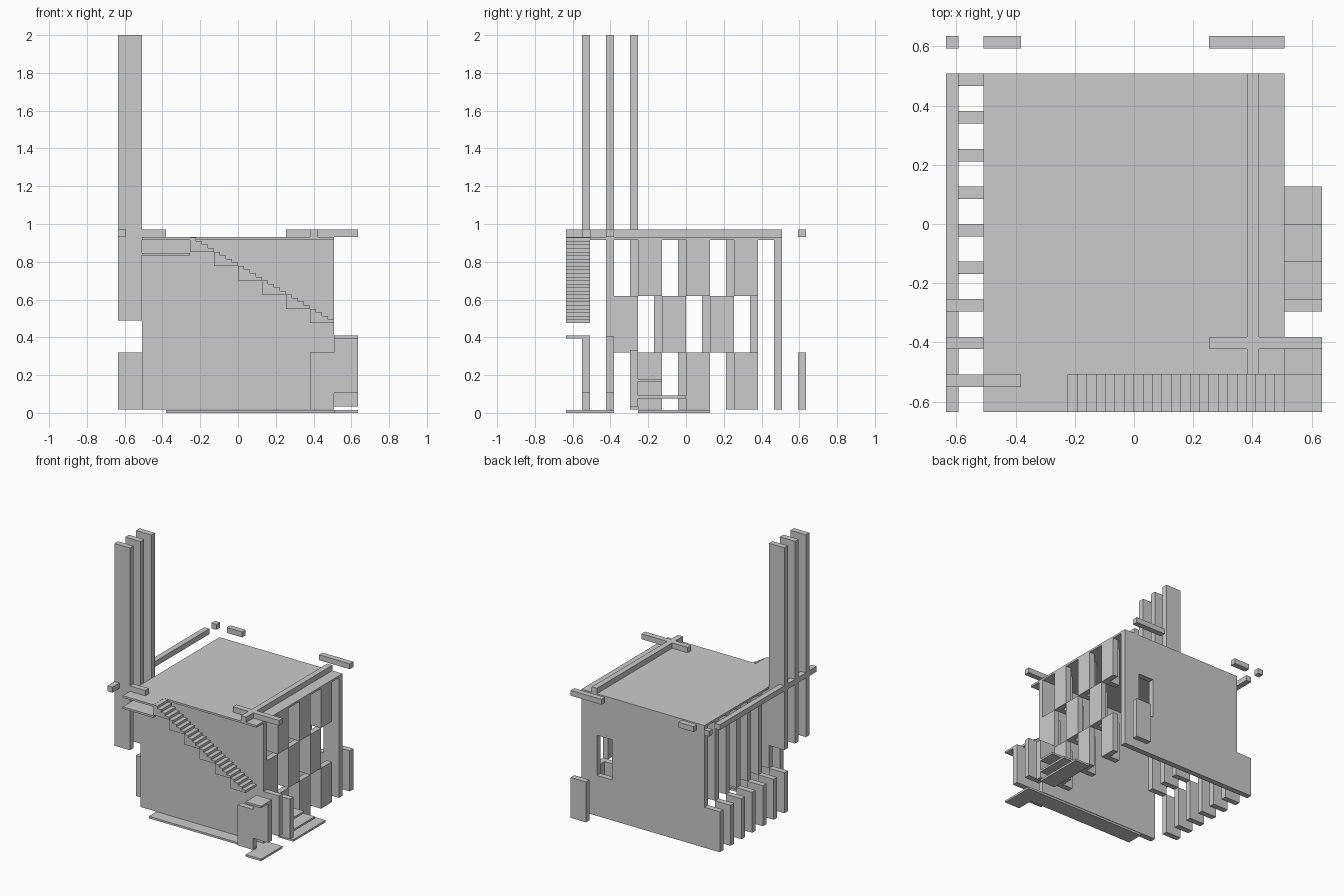
import bpy, bmesh

if "Cube" in bpy.data.objects:
    bpy.data.objects.remove(bpy.data.objects["Cube"])

T = 0.042   # wall thickness
M = 0.127   # grid module
W = 0.508   # half width of the house body
O = 0.635   # outer limit


def add_mesh(name, boxes):
    """One object made of axis-aligned boxes (x0, x1, y0, y1, z0, z1)."""
    bm = bmesh.new()
    for x0, x1, y0, y1, z0, z1 in boxes:
        vs = bmesh.ops.create_cube(bm, size=1)["verts"]
        for v in vs:
            v.co = (x1 if v.co.x > 0 else x0,
                    y1 if v.co.y > 0 else y0,
                    z1 if v.co.z > 0 else z0)
    mesh = bpy.data.meshes.new(name)
    bm.to_mesh(mesh)
    bm.free()
    ob = bpy.data.objects.new(name, mesh)
    bpy.context.collection.objects.link(ob)
    return ob


# Roof slab with the landing strip at the head of the stairs
add_mesh("roof", [(-W, W, -W, W, 0.915, 0.93)])
add_mesh("landing", [(-W, -2 * M, -O, -W, 0.915, 0.93),
                     (-W, -2 * M, -O, -W, 0.832, 0.847)])

# Front wall
add_mesh("front_wall", [(-W, W, -0.423, -0.381, 0.018, 0.915)])

# Back wall, built around its window opening
yb = (W - T, W)
add_mesh("back_wall", [(-W, 2 * M, *yb, 0.018, 0.915),
                       (3 * M, W, *yb, 0.018, 0.915),
                       (2 * M, 3 * M, *yb, 0.018, 0.32),
                       (2 * M, 3 * M, *yb, 0.62, 0.915)])
add_mesh("back_screen", [(3 * M, W, O - T, O, 0.018, 0.32)])

# Left side fins: lower ones stand outside the body, upper ones inside
for i in range(7):
    y1 = W - i * M
    add_mesh("lower_fin", [(-O, -W, y1 - T, y1, 0.018, 0.32)])
    add_mesh("upper_fin", [(-W, -W + M, y1 - T, y1, 0.32, 0.915)])

# Three tall fins at the front left
for y1 in (-W + 2 * M, -W + M, -W):
    add_mesh("tall_fin", [(-O, -W, y1 - T, y1, 0.49, 2.0)])

# Right side: chequered rows of corner panels
for row, (z0, z1) in enumerate(((0.018, 0.32), (0.32, 0.62), (0.62, 0.915))):
    start = -3 * M if row == 1 else -2 * M
    for k in range(3):
        y = start + 2 * k * M
        add_mesh("side_panel", [(W - T, W, y, y + M, z0, z1),
                                (W - M, W - T, y, y + T, z0, z1)])

# Outside stairs: six blocks of four steps
rise, run = 0.0189, M / 4
steps = []
for i in range(24):
    x1 = W - i * run
    steps.append((x1 - run, x1, -O, -W,
                  0.475 + (i // 4) * 4 * rise, 0.475 + (i + 1) * rise))
add_mesh("stairs", steps)

# Front entrance: screens and small canopy
add_mesh("entrance_screen", [(3 * M, W, -0.55, -W, 0.018, 0.32),
                             (W, O, -0.55, -W, 0.105, 0.395)])
add_mesh("entrance_side_screen", [(W, O, -0.423, -0.381, 0.105, 0.405)])
add_mesh("canopy", [(W, O, -O, -W, 0.395, 0.41)])

# Side entrance: screen and floating steps
add_mesh("side_entrance_screen", [(W, O, -0.296, -0.254, 0.033, 0.333)])
for z, y1 in ((0.0, M), (0.076, 0.0), (0.165, -M)):
    add_mesh("side_step", [(W, O, -2 * M, y1, z, z + 0.015)])

# Front ground slab
add_mesh("ground_slab", [(-3 * M, O, -W, -3 * M, 0, 0.015),
                         (W, O, -O, -W, 0, 0.015)])

# Roof edge beams
zb = (0.93, 0.97)
for name, x0, x1, y0, y1 in (
        ("left_beam", -O, -O + T, -O, W),
        ("right_beam", 3 * M, 3 * M + T, -W, W),
        ("front_right_beam", 2 * M, O, -0.423, -0.381),
        ("front_left_beam", -W, -3 * M, -0.55, -W),
        ("back_corner_beam", -O, -O + T, O - T, O),
        ("back_left_beam", -W, -3 * M, O - T, O),
        ("back_right_beam", 2 * M, W, O - T, O)):
    add_mesh(name, [(x0, x1, y0, y1, *zb)])
